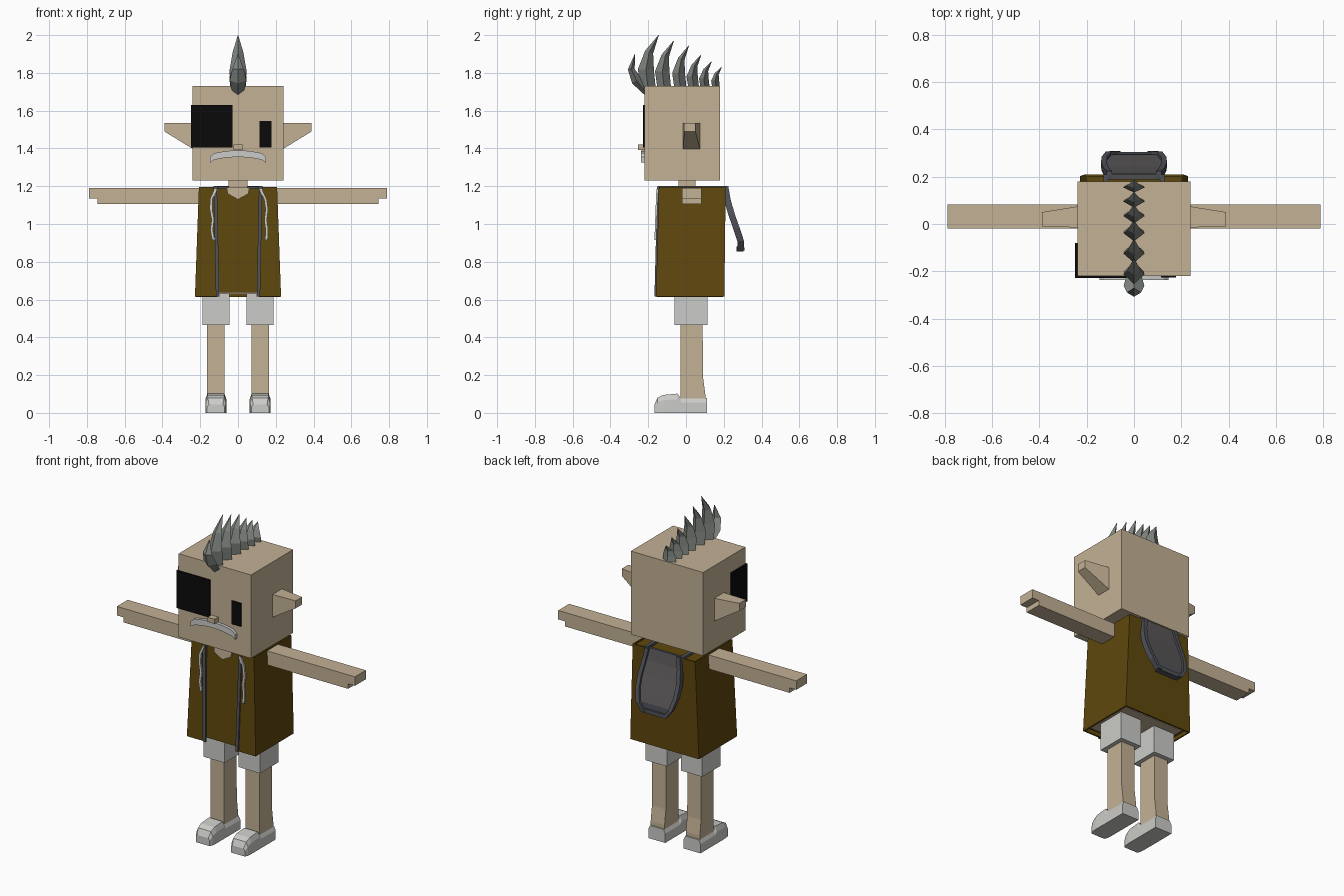
import bpy, bmesh
from mathutils import Vector

cube = bpy.data.objects.get("Cube")
if cube:
    bpy.data.objects.remove(cube, do_unlink=True)


def material(name, r, g, b):
    m = bpy.data.materials.new(name)
    m.use_nodes = True
    m.diffuse_color = (r, g, b, 1)
    node = next(n for n in m.node_tree.nodes if n.type == "BSDF_PRINCIPLED")
    node.inputs["Base Color"].default_value = (r, g, b, 1)
    node.inputs["Roughness"].default_value = 0.9
    return m


SKIN = material("skin", 0.55, 0.44, 0.30)
BROWN = material("brown cloth", 0.115, 0.064, 0.004)
WHITE = material("off white", 0.60, 0.60, 0.58)
BLACK = material("black", 0.003, 0.003, 0.003)
HAIR = material("grey hair", 0.22, 0.24, 0.22)
HOOD = material("hood grey", 0.10, 0.095, 0.095)
TRIM = material("trim grey", 0.08, 0.085, 0.10)


def finish(name, bm, *mats):
    bmesh.ops.recalc_face_normals(bm, faces=bm.faces)
    me = bpy.data.meshes.new(name)
    bm.to_mesh(me)
    bm.free()
    for m in mats:
        me.materials.append(m)
    ob = bpy.data.objects.new(name, me)
    bpy.context.scene.collection.objects.link(ob)
    return ob


def loft(name, rings, mat, closed=True):
    """Skin a list of equal-length point rings; cap both ends when closed."""
    bm = bmesh.new()
    rows = [[bm.verts.new(p) for p in ring] for ring in rings]
    n = len(rows[0])
    for a, b in zip(rows, rows[1:]):
        for i in range(n if closed else n - 1):
            j = (i + 1) % n
            bm.faces.new((a[i], a[j], b[j], b[i]))
    if closed:
        bm.faces.new(rows[0])
        bm.faces.new(rows[-1])
    return finish(name, bm, mat)


def rect(x0, x1, y0, y1, z):
    return [(x0, y0, z), (x1, y0, z), (x1, y1, z), (x0, y1, z)]


def box(name, x, y, z, mat):
    return loft(name, [rect(*x, *y, h) for h in z], mat)


def side_ring(x, y0, y1, z0, z1):
    return [(x, y0, z0), (x, y1, z0), (x, y1, z1), (x, y0, z1)]


# Head and neck
box("head", (-0.24, 0.24), (-0.22, 0.18), (1.23, 1.73), SKIN)
box("neck", (-0.05, 0.05), (-0.04, 0.05), (1.17, 1.24), SKIN)
box("nose", (-0.023, 0.023), (-0.255, -0.21), (1.392, 1.42), SKIN)

# Face details
box("left_eye", (0.115, 0.178), (-0.227, -0.219), (1.405, 1.545), BLACK)
box("eye_patch_front", (-0.249, -0.03), (-0.228, -0.219), (1.405, 1.63), BLACK)
box("eye_patch_side", (-0.249, -0.239), (-0.22, -0.08), (1.405, 1.63), BLACK)
arc = [(-0.147, 1.325, 1.355), (-0.125, 1.34, 1.375), (-0.06, 1.352, 1.387), (0, 1.355, 1.39),
       (0.06, 1.352, 1.387), (0.125, 1.34, 1.375), (0.147, 1.325, 1.355)]
loft("moustache", [side_ring(x, -0.238, -0.215, a, b) for x, a, b in arc], WHITE)

# Mohawk: diamond-section spikes along a bent spine of (y, z) points
def spike(name, spine, widths, depths):
    rings = []
    for i, (y, z) in enumerate(spine):
        a = Vector(spine[max(i - 1, 0)])
        b = Vector(spine[min(i + 1, len(spine) - 1)])
        t = (b - a).normalized()
        w, d = widths[i], depths[i]
        rings.append([(0, y - t.y * d, z + t.x * d), (w, y, z),
                      (0, y + t.y * d, z - t.x * d), (-w, y, z)])
    loft(name, rings, HAIR)


WIDTHS = (0.042, 0.044, 0.028, 0.001)
spike("front_spike", [(-0.205, 1.69), (-0.262, 1.76), (-0.29, 1.82), (-0.27, 1.90)],
      (0.028, 0.044, 0.03, 0.001), (0.015, 0.028, 0.018, 0.001))
tips = [(-0.145, 2.0), (-0.065, 1.97), (0.015, 1.945), (0.08, 1.895), (0.135, 1.86), (0.188, 1.83)]
for i, (y, z) in enumerate(tips):
    h, d = z - 1.72, 0.05 - 0.005 * i
    spike("spike_%d" % (i + 1),
          [(y - d * 1.1, 1.715), (y - d * 1.35, 1.72 + h * 0.35), (y - d, 1.72 + h * 0.68), (y, z)],
          WIDTHS, (d * 0.8, d * 0.85, d * 0.45, 0.001))

# Shirt inside the jacket
loft("shirt", [rect(-0.222, 0.222, -0.152, 0.192, 0.638),
               rect(-0.2, 0.2, -0.137, 0.2, 1.188)], BROWN)
box("waist", (-0.2, 0.2), (-0.13, 0.17), (0.63, 0.65), SKIN)


# Jacket shell, open down the front
def jacket_ring(w, front, back, z):
    return [(-0.11, front, z), (-w, front, z), (-w, back, z),
            (w, back, z), (w, front, z), (0.11, front, z)]


jacket = loft("jacket", [jacket_ring(0.228, -0.159, 0.203, 0.615),
                         jacket_ring(0.207, -0.144, 0.21, 1.195)], BROWN, closed=False)
shell = jacket.modifiers.new("thickness", "SOLIDIFY")
shell.thickness = 0.012
shell.offset = -1

# Skin showing at the collar
bm = bmesh.new()
face = bm.faces.new([bm.verts.new((x, -0.146 - (1.19 - z) * 0.03, z)) for x, z in
                     [(-0.06, 1.192), (-0.055, 1.16), (0, 1.13), (0.055, 1.16), (0.06, 1.192)]])
ext = bmesh.ops.extrude_face_region(bm, geom=[face])
bmesh.ops.translate(bm, vec=(0, 0.01, 0),
                    verts=[v for v in ext["geom"] if isinstance(v, bmesh.types.BMVert)])
finish("collar_opening", bm, SKIN)

# Hood hanging behind: rows of (half width, y, z), with a raised rim
rows = [(0.112, 0.2, 1.2), (0.125, 0.212, 1.13), (0.137, 0.235, 1.05),
        (0.135, 0.26, 0.98), (0.115, 0.283, 0.91), (0.075, 0.285, 0.86)]
bm = bmesh.new()
grid = []
for k, (w, y, z) in enumerate(rows):
    grid.append([bm.verts.new((w * s, y, z)) for s in (-1, -0.82, 0.82, 1)])
for k, (a, b) in enumerate(zip(grid, grid[1:])):
    for i in range(3):
        f = bm.faces.new((a[i], a[i + 1], b[i + 1], b[i]))
        f.material_index = 1 if i != 1 or k == len(rows) - 2 else 0
hood = finish("hood", bm, HOOD, TRIM)
mod = hood.modifiers.new("thickness", "SOLIDIFY")
mod.thickness = 0.022
mod.offset = 0
for s in (-1, 1):
    path = [(w * s * 0.93, y + 0.012, z) for w, y, z in rows]
    loft("hood_rim", [[(x - 0.012, y - 0.01, z), (x + 0.012, y - 0.01, z),
                       (x + 0.012, y + 0.012, z), (x - 0.012, y + 0.012, z)]
                      for x, y, z in path], TRIM)
box("hood_rim_bottom", (-0.075, 0.075), (0.268, 0.305), (0.855, 0.88), TRIM)


def strand(name, points, half, mat):
    """Thin flat ribbon through (x, y, z) points."""
    loft(name, [rect(x - half, x + half, y - 0.005, y + 0.005, z) for x, y, z in points], mat)


STRINGS = {-1: (0.118, 0.142, 0.143, 0.133, 0.14, 0.13), 1: (0.12, 0.145, 0.153, 0.146, 0.153, 0.15)}
for s, side in ((-1, "right"), (1, "left")):
    # Jacket trim and drawstring
    strand(side + "_trim", [(s * 0.108, -0.162, 0.615), (s * 0.12, -0.147, 1.2)], 0.009, TRIM)
    box(side + "_shoulder_trim", sorted((s * 0.109, s * 0.13)), (-0.15, 0.21), (1.188, 1.202), TRIM)
    strand(side + "_drawstring", [(s * x, -0.152 - i * 0.002, 1.185 - i * 0.054)
                                  for i, x in enumerate(STRINGS[s])], 0.007, WHITE)

    # Ear tapering to a blunt tip
    loft(side + "_ear", [side_ring(s * 0.235, -0.015, 0.075, 1.395, 1.535),
                         side_ring(s * 0.39, -0.01, 0.05, 1.49, 1.535)], SKIN)

    # Arm with a thinner finger tip
    box(side + "_arm", sorted((s * 0.2, s * 0.745)), (-0.02, 0.083), (1.106, 1.19), SKIN)
    box(side + "_fingers", sorted((s * 0.74, s * 0.79)), (-0.02, 0.083), (1.136, 1.19), SKIN)

    # Leg, shorts and shoe
    x = s * 0.117
    loft(side + "_leg", [rect(x - 0.046, x + 0.046, -0.03, b, z)
                         for b, z in ((0.102, 0.06), (0.102, 0.1), (0.09, 0.19), (0.088, 0.48))], SKIN)
    box(side + "_shorts", (x - 0.071, x + 0.071), (-0.06, 0.115), (0.465, 0.66), WHITE)
    rings = []
    for y, w, top in ((-0.167, 0.046, 0.045), (-0.15, 0.053, 0.08), (-0.12, 0.056, 0.095),
                      (-0.045, 0.056, 0.102), (-0.03, 0.056, 0.08), (0.11, 0.056, 0.078)):
        rings.append([(x - w, y, 0), (x - w, y, top * 0.7), (x - w * 0.8, y, top),
                      (x + w * 0.8, y, top), (x + w, y, top * 0.7), (x + w, y, 0)])
    loft(side + "_shoe", rings, WHITE)
